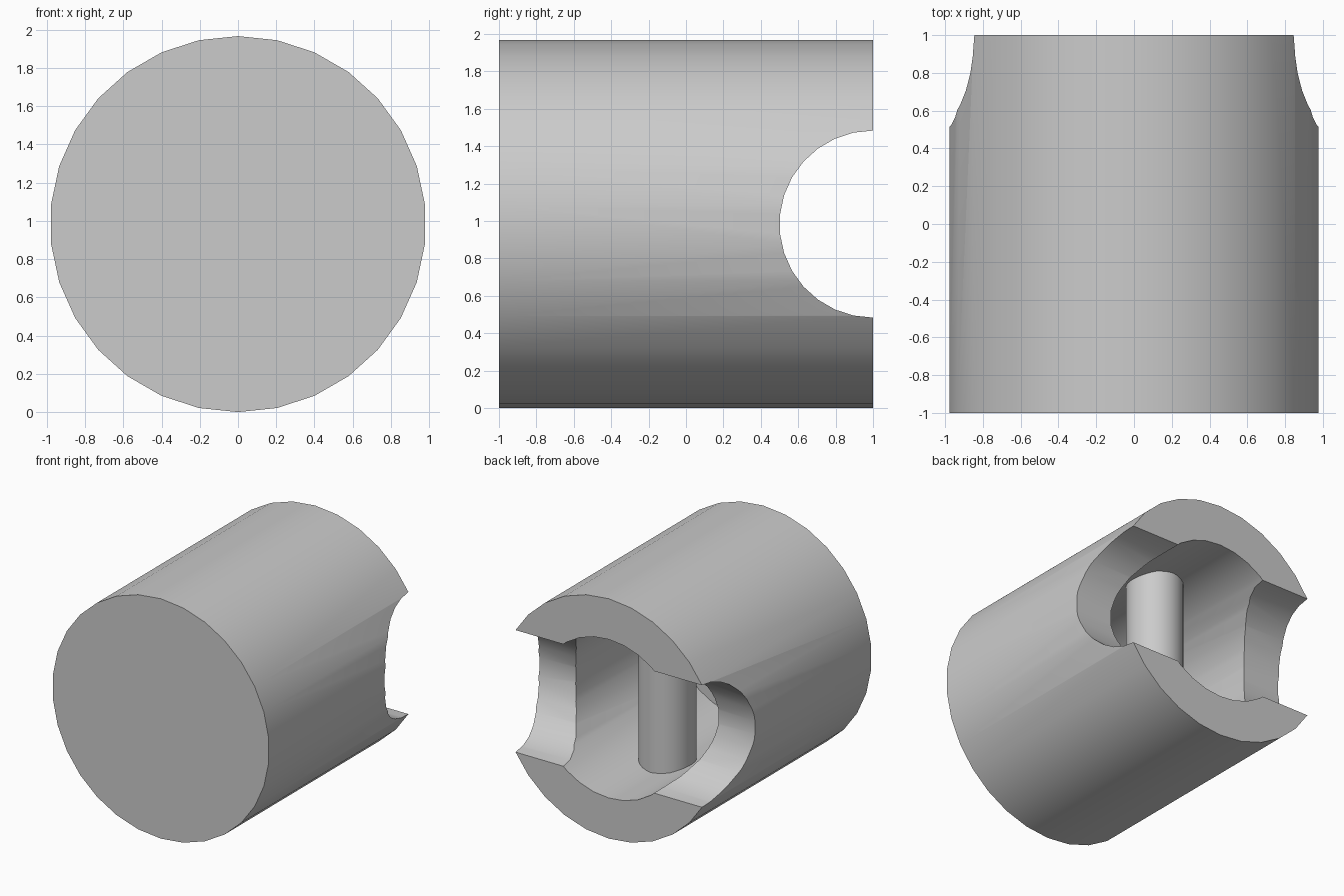
import bpy
from math import radians, pi

if "Cube" in bpy.data.objects:
    bpy.data.objects.remove(bpy.data.objects["Cube"], do_unlink=True)

SIDES = 30
RADIUS = 0.983
MID = RADIUS           # height of the main axis
BORE = 0.65            # bore radius
BORE_END = -0.72       # y of the closed end of the bore

grey = bpy.data.materials.new("plain grey")
grey.use_nodes = True
grey.diffuse_color = (0.6, 0.6, 0.6, 1)
grey.node_tree.nodes["Principled BSDF"].inputs["Base Color"].default_value = (0.6, 0.6, 0.6, 1)


def cylinder(name, radius, length, centre, rotation=(0, 0, 0)):
    bpy.ops.mesh.primitive_cylinder_add(vertices=SIDES, radius=radius, depth=length,
                                        location=centre, rotation=rotation)
    obj = bpy.context.object
    obj.name = name
    obj.data.materials.append(grey)
    bpy.ops.object.transform_apply(location=True, rotation=True, scale=True)
    return obj


def cut(target, cutter):
    mod = target.modifiers.new(cutter.name, "BOOLEAN")
    mod.operation = "DIFFERENCE"
    mod.solver = "EXACT"
    mod.object = cutter
    bpy.context.view_layer.objects.active = target
    bpy.ops.object.modifier_apply(modifier=mod.name)
    bpy.data.objects.remove(cutter, do_unlink=True)


def smooth(obj):
    bpy.ops.object.select_all(action="DESELECT")
    obj.select_set(True)
    bpy.context.view_layer.objects.active = obj
    bpy.ops.object.shade_smooth_by_angle(angle=radians(30))


# Main barrel lying along y, closed at the front
barrel = cylinder("barrel", RADIUS, 2, (0, 0, MID), (pi / 2, 0, 0))

# Blind bore opened from the back
back = 1.2
cut(barrel, cylinder("bore_cutter", BORE, back - BORE_END,
                     (0, (back + BORE_END) / 2, MID), (pi / 2, 0, 0)))

# Half-round notch through both side walls; a vertex points up
cut(barrel, cylinder("notch_cutter", 0.5, 3, (0, 1, MID), (pi / 2, 0, pi / 2)))
smooth(barrel)

# Upright cross pin, its ends sunk into the wall
pin = cylinder("cross_pin", 0.215, 2 * BORE + 0.1, (0, 0.24, MID))
smooth(pin)
